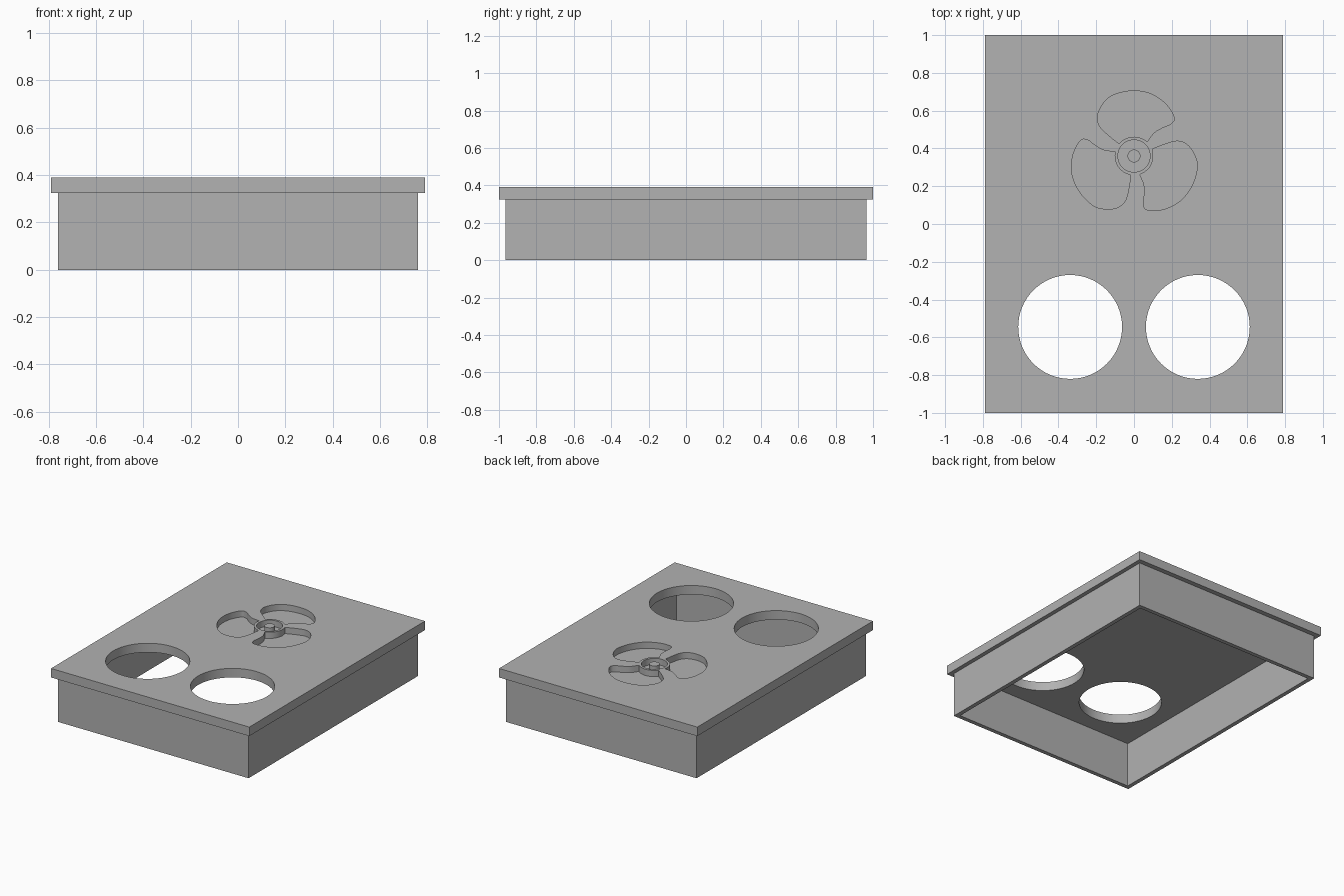
import bpy, bmesh, math
from mathutils import Vector, Matrix

cube = bpy.data.objects.get("Cube")
if cube:
    bpy.data.objects.remove(cube, do_unlink=True)

grey = bpy.data.materials.new("plain grey")
grey.use_nodes = True
colour = (0.445, 0.445, 0.445, 1)
grey.diffuse_color = colour
grey.node_tree.nodes["Principled BSDF"].inputs["Base Color"].default_value = colour

WALL_TOP, LID_TOP = 0.325, 0.39
RECESS = 0.045
HUB = Vector((0, 0.36))


def prism(name, outline, z0, z1):
    """Solid made by raising a flat outline from z0 to z1."""
    bm = bmesh.new()
    face = bm.faces.new([bm.verts.new((p[0], p[1], z0)) for p in outline])
    raised = bmesh.ops.extrude_face_region(bm, geom=[face])["geom"]
    verts = [v for v in raised if isinstance(v, bmesh.types.BMVert)]
    bmesh.ops.translate(bm, verts=verts, vec=(0, 0, z1 - z0))
    bmesh.ops.recalc_face_normals(bm, faces=bm.faces)
    mesh = bpy.data.meshes.new(name)
    bm.to_mesh(mesh)
    bm.free()
    mesh.materials.append(grey)
    obj = bpy.data.objects.new(name, mesh)
    bpy.context.collection.objects.link(obj)
    return obj


def rectangle(x, y):
    return [(-x, -y), (x, -y), (x, y), (-x, y)]


def arc(centre, radius, start=0, sweep=360, steps=64):
    angles = [math.radians(start + sweep * i / steps) for i in range(steps)]
    return [Vector(centre) + radius * Vector((math.cos(a), math.sin(a))) for a in angles]


def smooth_path(points, steps=6):
    """Rounded open path through the points."""
    pts = [Vector(p) for p in points]
    pts = [pts[0]] + pts + [pts[-1]]
    path = []
    for a, b, c, d in zip(pts, pts[1:], pts[2:], pts[3:]):
        for i in range(steps):
            t = i / steps
            path.append(0.5 * (2 * b + (c - a) * t + (2 * a - 5 * b + 4 * c - d) * t**2
                               + (3 * b - a - 3 * c + d) * t**3))
    return path + [pts[-1]]


def cut(target, cutters):
    """Subtract the cutters, keep the result, and discard the cutters."""
    for cutter in cutters:
        cutter.hide_render = True
        mod = target.modifiers.new("cut", "BOOLEAN")
        mod.operation, mod.solver, mod.object = "DIFFERENCE", "EXACT", cutter
    bpy.context.view_layer.update()
    graph = bpy.context.evaluated_depsgraph_get()
    result = bpy.data.meshes.new_from_object(target.evaluated_get(graph))
    target.modifiers.clear()
    target.data = result
    for cutter in cutters:
        bpy.data.objects.remove(cutter, do_unlink=True)


# Open-bottomed box walls
walls = prism("box_walls", rectangle(0.76, 0.965), 0, WALL_TOP)
cut(walls, [prism("inside_cutter", rectangle(0.73, 0.935), -0.1, WALL_TOP + 0.1)])

# Overhanging lid with two round openings
lid = prism("lid", rectangle(0.79, 1.0), WALL_TOP, LID_TOP)
cutters = [prism("opening_cutter", arc((s * 0.338, -0.545), 0.275), 0.2, 0.5) for s in (-1, 1)]

# Three sunken fan blades, each closed by an arc around the hub
blade = smooth_path([(-0.08, 0.066), (-0.135, 0.11), (-0.183, 0.16), (-0.192, 0.215),
                     (-0.165, 0.275), (-0.115, 0.32), (-0.02, 0.344), (0.08, 0.332),
                     (0.165, 0.278), (0.212, 0.205), (0.195, 0.17), (0.15, 0.15),
                     (0.105, 0.122), (0.07, 0.076)])
blade += arc((0, 0), 0.102, 47, 93, 16)[1:]
for k in range(3):
    turn = Matrix.Rotation(math.radians(120 * k), 2)
    cutters.append(prism("blade_cutter", [HUB + turn @ p for p in blade], LID_TOP - RECESS, 0.5))

# Sunken hub disc
cutters.append(prism("hub_cutter", arc(HUB, 0.085, steps=48), LID_TOP - RECESS, 0.5))
cut(lid, cutters)

# Post in the middle of the hub
post = prism("hub_post", arc(HUB, 0.034, steps=32), LID_TOP - RECESS - 0.005, LID_TOP)

# Smooth the round walls and keep the corners sharp
bpy.ops.object.select_all(action="DESELECT")
for obj in (lid, post):
    obj.select_set(True)
bpy.context.view_layer.objects.active = lid
bpy.ops.object.shade_smooth_by_angle(angle=math.radians(30))
